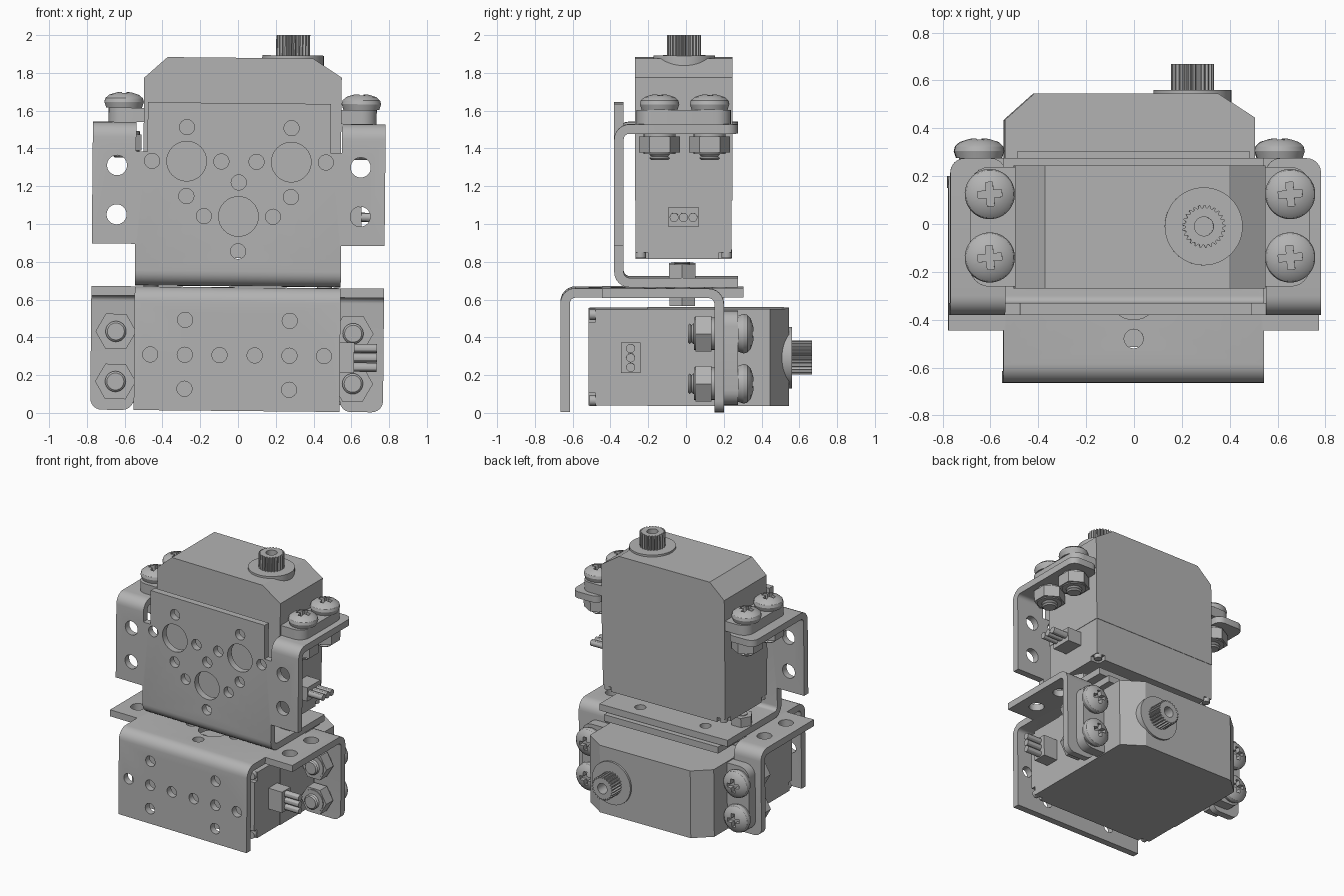
import bpy, bmesh
from math import sin, cos, pi, radians
from mathutils import Matrix, Vector

if "Cube" in bpy.data.objects:
    bpy.data.objects.remove(bpy.data.objects["Cube"])

grey = bpy.data.materials.new("plain grey")
grey.use_nodes = True
grey.diffuse_color = (0.45, 0.45, 0.45, 1)
grey.node_tree.nodes["Principled BSDF"].inputs["Base Color"].default_value = grey.diffuse_color

T = Matrix.Translation
TO_Y = Matrix.Rotation(-pi / 2, 4, 'X')      # turns a z axis part onto y
parts = []


# --- helpers: every mesh is in unit space (x, y along the plate, z = -depth) ---
def finish(bm):
    bmesh.ops.remove_doubles(bm, verts=bm.verts, dist=1e-5)
    bmesh.ops.recalc_face_normals(bm, faces=bm.faces)
    me = bpy.data.meshes.new("part")
    bm.to_mesh(me)
    bm.free()
    return me


def prism(pts, lo, hi, to_xyz, round_rule=None, radius=0.06):
    bm = bmesh.new()
    ends = [[bm.verts.new(to_xyz(p, q, t)) for p, q in pts] for t in (lo, hi)]
    bm.faces.new(ends[0])
    bm.faces.new(ends[1][::-1])
    for i in range(len(pts)):
        j = (i + 1) % len(pts)
        bm.faces.new((ends[0][i], ends[1][i], ends[1][j], ends[0][j]))
    if round_rule:
        edges = [e for e in bm.edges if round_rule(*[v.co for v in e.verts])]
        bmesh.ops.bevel(bm, geom=edges, offset=radius, segments=6, profile=0.5, affect='EDGES')
    return finish(bm)


def lathe(profile, n=32):
    bm = bmesh.new()
    vs = [bm.verts.new((r, 0, z)) for r, z in profile]
    es = [bm.edges.new(pair) for pair in zip(vs, vs[1:])]
    bmesh.ops.spin(bm, geom=vs + es, cent=(0, 0, 0), axis=(0, 0, 1), angle=2 * pi, steps=n)
    return finish(bm)


def rod(r, lo, hi, n=32):
    return lathe([(0, lo), (r, lo), (r, hi), (0, hi)], n)


def merged(items):
    bm = bmesh.new()
    for me, mat in items:
        old = set(bm.verts)
        bm.from_mesh(me)
        bmesh.ops.transform(bm, matrix=mat, verts=[v for v in bm.verts if v not in old])
    me = bpy.data.meshes.new("group")
    bm.to_mesh(me)
    bm.free()
    return me


def box(x0, x1, y0, y1, z0, z1):
    return prism([(x0, y0), (x1, y0), (x1, y1), (x0, y1)], z0, z1, lambda p, q, t: (p, q, t))


def boolean(me, tool, op='DIFFERENCE'):
    a, b = [bpy.data.objects.new("temp", m) for m in (me, tool)]
    for o in (a, b):
        bpy.context.collection.objects.link(o)
    b.hide_render = True
    mod = a.modifiers.new("cut", 'BOOLEAN')
    mod.object, mod.operation, mod.solver = b, op, 'EXACT'
    dg = bpy.context.evaluated_depsgraph_get()
    out = bpy.data.meshes.new_from_object(a.evaluated_get(dg))
    for o in (a, b):
        bpy.data.objects.remove(o)
    return out


def place(name, me, mat):
    if not me.materials:
        me.materials.append(grey)
    me.materials[0] = grey
    o = bpy.data.objects.new(name, me)
    o.matrix_world = mat
    bpy.context.collection.objects.link(o)
    parts.append(o)


# --- bracket: bent sheet with two folded wings ---
THICK, DEPTH = 0.05, 0.655


def bend(leg_p, leg_q, r=0.08):
    arc = [1.5 * pi - i * pi / 12 for i in range(7)]
    outer = [(r + r * cos(a), r + r * sin(a)) for a in arc]
    inner = [(r + (r - THICK) * cos(a), r + (r - THICK) * sin(a)) for a in arc[::-1]]
    return [(leg_p, 0)] + outer + [(0, leg_q), (THICK, leg_q)] + inner + [(leg_p, THICK)]


def flange_tip(a, b):
    return abs(a.z + DEPTH) < 1e-4 and abs(b.z + DEPTH) < 1e-4 and abs(a.x - b.x) < 1e-4


I = Matrix.Identity(4)
bracket = prism(bend(DEPTH, 0.97), -0.545, 0.545, lambda p, q, t: (t, q, -p))
for s in (-1, 1):
    xs = sorted((s * 0.485, s * 0.7))
    bracket = boolean(bracket, box(*xs, 0.71, 1.1, -0.12, 0.1))
for s in (-1, 1):
    xs = sorted((s * 0.545, s * 0.775))
    wing = prism(bend(DEPTH, 0.645), *xs, lambda p, q, t: (t, 0.865 - q, -p), flange_tip)
    bracket = boolean(bracket, wing, 'UNION')

small, big, side = rod(0.04, -0.09, 0.05), rod(0.105, -0.09, 0.05), rod(0.053, -0.09, 0.05)
holes = [(small, T((0, v, 0))) for v in (0.185, 0.55)] + [(big, T((0, 0.37, 0)))]
for s in (-1, 1):
    holes += [(big, T((s * 0.277, 0.66, 0)))]
    holes += [(side, T((s * 0.645, v, 0))) for v in (0.375, 0.635)]
    holes += [(small, T((s * x, v, 0))) for x, v in
              ((0.277, 0.84), (0.46, 0.66), (0.093, 0.66), (0.277, 0.475), (0.183, 0.37))]
    foot = [(0.277, 0.175), (0.277, 0.54)] + [(x, 0.36) for x in (0.093, 0.277, 0.46)]
    holes += [(small, T((s * x, 0.04, -w)) @ TO_Y) for x, w in foot]
bracket = boolean(bracket, merged(holes))

# --- servo case, mounting ears and connector ---
flat = lambda p, q, t: (p, q, -t)
case = prism([(-0.523, 0.46), (0.523, 0.46), (0.523, 1.11), (0.37, 1.21), (-0.4, 1.21),
              (-0.523, 1.1)], 0.11, 0.625, flat)
base = box(-0.52, 0.52, 0.15, 0.46, -0.622, -0.113)
corners = [(sx * 0.49, w) for sx in (-1, 1) for w in (0.14, 0.595)]
notch = box(-0.04, 0.04, 0.1, 0.185, -0.04, 0.04)
base = boolean(base, merged([(notch, T((x, 0, -w))) for x, w in corners]))
stud = rod(0.028, 0.155, 0.19, 16)
studs = merged([(stud, T((x, 0, -w)) @ TO_Y) for x, w in corners])
ears = prism([(-0.71, 0.118), (0.71, 0.118), (0.71, 0.618), (-0.71, 0.618)], 0.865, 0.94,
             lambda p, q, t: (p, t, -q),
             lambda a, b: abs(a.x - b.x) < 1e-4 and abs(a.z - b.z) < 1e-4, 0.08)
plug = box(0.515, 0.635, 0.32, 0.425, -0.447, -0.287)
pin = rod(0.024, 0.63, 0.755, 12)
pins = merged([(pin, T((0, 0.372, -w)) @ Matrix.Rotation(pi / 2, 4, 'Y'))
               for w in (0.317, 0.367, 0.417)])

# --- output boss and splined shaft ---
boss = rod(0.163, 1.12, 1.225, 48)
TEETH = 25
spline = [((0.09 if i % 4 < 2 else 0.078) * cos(i * pi / TEETH / 2),
           (0.09 if i % 4 < 2 else 0.078) * sin(i * pi / TEETH / 2)) for i in range(4 * TEETH)]
shaft = prism(spline, 1.2, 1.333, lambda p, q, t: (p, q, t))
shaft = boolean(shaft, rod(0.04, 1.24, 1.4, 24))

# --- pan head screw with cross recess, threaded shank, hex nut ---
head = lathe([(0, 0), (0.095, 0), (0.105, 0.03), (0.1, 0.05), (0.08, 0.068), (0.04, 0.081), (0, 0.085)], 40)
for a, b in ((0.05, 0.015), (0.015, 0.05)):
    head = boolean(head, box(-a, a, -b, b, 0.045, 0.12))
thread = [(0, -0.265)] + [(0.045 + 0.01 * (i % 2), -0.265 + 0.01 * i) for i in range(12)]
shank = lathe(thread + [(0.05, 0.01), (0, 0.01)], 24)
nut = merged([(rod(0.108, -0.225, -0.14, 6), I), (rod(0.085, -0.232, -0.124, 24), I)])

# --- two identical units: lying below, standing above ---
TILT = T((0, 0, 0.8)) @ Matrix.Rotation(radians(0.55), 4, 'Y') @ T((0, 0, -0.8))
units = [("lower", TILT @ T((0, -0.665, 0.665)), -0.015, 0),
         ("upper", TILT @ T((0, -0.38, 0.67)) @ Matrix.Rotation(pi / 2, 4, 'X'), 0.017, pi / 6)]
for level, unit, shift, turn in units:
    servo = unit @ T((shift, 0, 0))
    place(level + "_bracket", bracket, unit)
    for name, me in (("servo_case", case), ("servo_base", base), ("base_studs", studs),
                     ("mounting_ears", ears), ("connector", plug), ("connector_pins", pins)):
        place(level + "_" + name, me, servo)
    axis = servo @ T((0.264, 0, -0.37)) @ TO_Y
    place(level + "_shaft_boss", boss, axis)
    place(level + "_output_shaft", shaft, axis)
    for x in (-0.628, 0.628):
        for w in (0.24, 0.505):
            at = servo @ T((x, 0.94, -w)) @ TO_Y
            place(level + "_screw_head", head, at @ Matrix.Rotation(radians(5), 4, 'Z'))
            place(level + "_screw_shank", shank, at)
            place(level + "_nut", nut, at @ Matrix.Rotation(turn, 4, 'Z'))

# --- bolts joining the two brackets ---
bolt = merged([(rod(0.08, 0.05, 0.12, 6), I), (rod(0.04, -0.1, 0.125, 20), I),
               (rod(0.078, -0.1, -0.055, 6), I)])
for x in (-0.46, 0.46):
    place("joining_bolt", bolt, units[1][1] @ T((x, 0, -0.36)) @ TO_Y)

# --- smooth shading with sharp edges kept ---
bpy.ops.object.select_all(action='DESELECT')
for o in parts:
    o.select_set(True)
bpy.context.view_layer.objects.active = parts[0]
bpy.ops.object.shade_smooth_by_angle(angle=radians(30))
